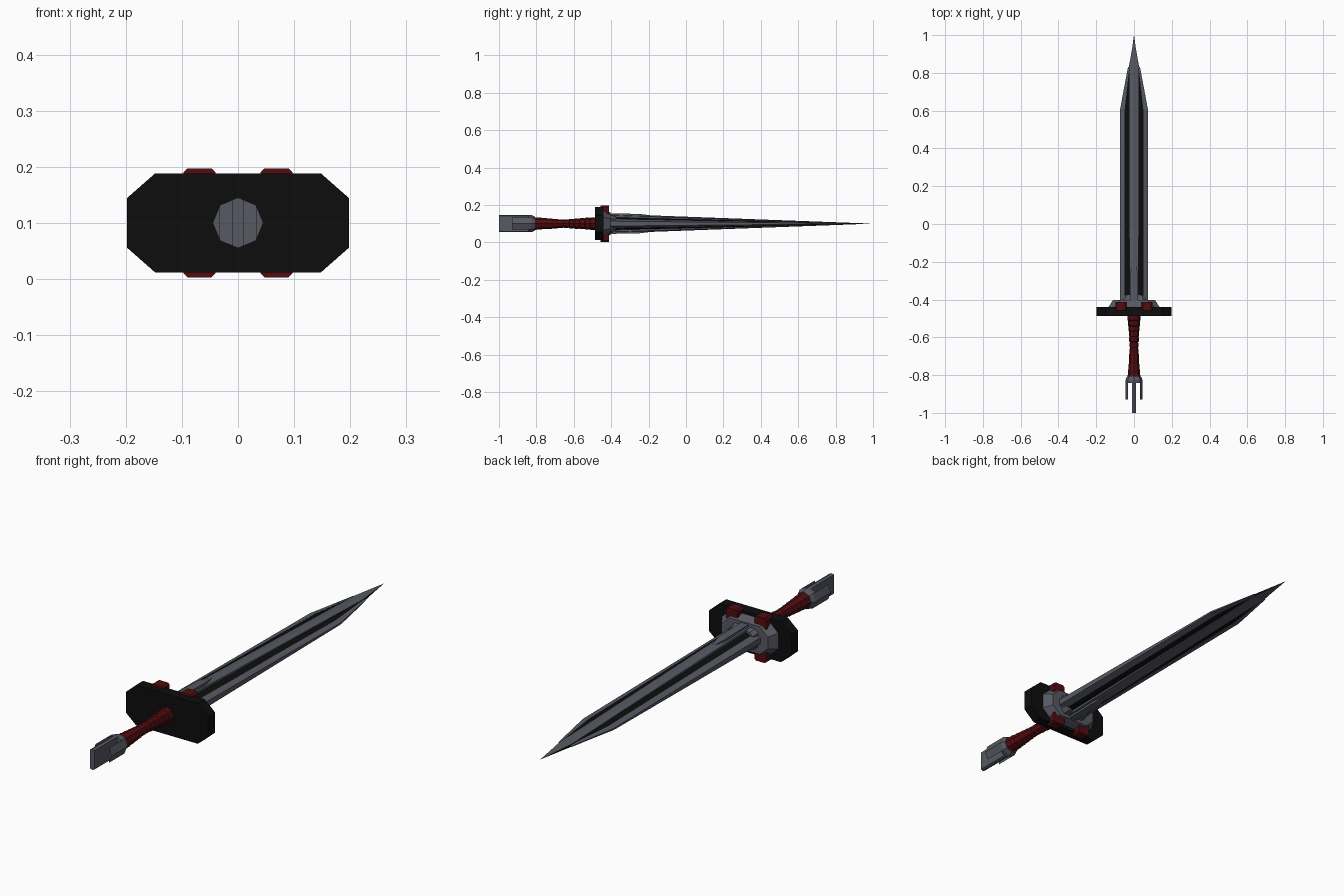
import bpy, math

if "Cube" in bpy.data.objects:
    bpy.data.objects.remove(bpy.data.objects["Cube"])

ZC = 0.1  # height of the sword axis


def material(name, rgb):
    m = bpy.data.materials.new(name)
    m.diffuse_color = (*rgb, 1)
    m.use_nodes = True
    m.node_tree.nodes["Principled BSDF"].inputs["Base Color"].default_value = m.diffuse_color
    return m


STEEL = material("steel_grey", (0.095, 0.1, 0.125))
BLACK = material("black", (0.004, 0.004, 0.004))
RED = material("dark_red", (0.085, 0.004, 0.005))


def loft(name, sections, mat):
    """Skin a list of (y, [(x, z), ...]) cross-sections, z measured from the axis."""
    n = len(sections[0][1])
    verts = [(x, y, z + ZC) for y, pts in sections for x, z in pts]
    faces = [tuple(reversed(range(n))),
             tuple(range(len(verts) - n, len(verts)))]
    for s in range(len(sections) - 1):
        a, b = s * n, (s + 1) * n
        for i in range(n):
            j = (i + 1) % n
            faces.append((a + i, a + j, b + j, b + i))
    me = bpy.data.meshes.new(name)
    me.from_pydata(verts, [], faces)
    me.validate()
    ob = bpy.data.objects.new(name, me)
    bpy.context.collection.objects.link(ob)
    me.materials.append(mat)
    import bmesh
    bm = bmesh.new()
    bm.from_mesh(me)
    bmesh.ops.remove_doubles(bm, verts=bm.verts, dist=1e-5)
    bmesh.ops.recalc_face_normals(bm, faces=bm.faces)
    bm.to_mesh(me)
    bm.free()
    return ob


def rect(x0, x1, h):
    return [(x0, -h), (x1, -h), (x1, h), (x0, h)]


def octagon(r):
    return [(r * math.cos(k * math.pi / 4), r * math.sin(k * math.pi / 4)) for k in range(8)]


def clipped(w, h, cx, cz):
    """Rectangle with cut corners."""
    return [(-w, -h + cz), (-w + cx, -h), (w - cx, -h), (w, -h + cz),
            (w, h - cz), (w - cx, h), (-w + cx, h), (-w, h - cz)]


# Blade: central ridge tapering to the tip
def ridge_h(y):
    return 0.052 * (1 - y) / 1.4


def ridge(y, w):
    h = ridge_h(y)
    return (y, [(-w, -h * .85), (0, -h), (w, -h * .85), (w, h * .85), (0, h), (-w, h * .85)])


loft("blade_ridge", [ridge(-0.42, 0.025), ridge(0.82, 0.025), ridge(0.998, 0.0006)], STEEL)

# Blade: dark fuller between ridge and edges
def fuller(y, w):
    h = ridge_h(y)
    return (y, [(-w, -h * .42), (-w * .5, -h * .65), (w * .5, -h * .65), (w, -h * .42),
                (w, h * .42), (w * .5, h * .65), (-w * .5, h * .65), (-w, h * .42)])


loft("blade_fuller", [fuller(-0.42, 0.052), fuller(0.6, 0.052), fuller(0.83, 0.027),
                      fuller(0.93, 0.01)], BLACK)

# Blade: cutting edges on both sides
for side, s in (("left", -1), ("right", 1)):
    secs = []
    for y, xi, xo in ((-0.42, 0.05, 0.075), (0.6, 0.05, 0.075), (0.83, 0.0245, 0.032)):
        h = ridge_h(y)
        secs.append((y, [(s * xi, -h * .5), (s * xo, -h * .25), (s * xo, h * .25), (s * xi, h * .5)]))
    loft("blade_edge_" + side, secs, STEEL)

# Blade root block
loft("blade_root", [(-0.42, rect(-0.018, 0.018, 0.055)), (-0.25, rect(-0.018, 0.018, 0.052)),
                    (-0.18, rect(-0.004, 0.004, 0.043))], STEEL)

# Guard plate, stepped collar and socket
loft("guard_plate", [(-0.487, clipped(0.198, 0.088, 0.05, 0.044)),
                     (-0.44, clipped(0.198, 0.088, 0.05, 0.044))], BLACK)
loft("guard_collar", [(-0.44, clipped(0.135, 0.075, 0.045, 0.04)),
                      (-0.403, clipped(0.112, 0.06, 0.04, 0.035))], STEEL)
loft("blade_socket", [(-0.405, clipped(0.065, 0.045, 0.015, 0.015)),
                      (-0.375, clipped(0.058, 0.038, 0.015, 0.015))], STEEL)

# Red clamps over the long edges of the guard
for sx in (-1, 1):
    for sz in (-1, 1):
        def clamp(x0, x1, z0, z1, c):
            pts = [(x0, z0), (x1, z0), (x1, z1 - c), (x1 - c, z1), (x0 + c, z1), (x0, z1 - c)]
            return [(sx * x, sz * z) for x, z in pts]
        loft("guard_clamp", [(-0.457, clamp(0.04, 0.097, 0.05, 0.097, 0.007)),
                             (-0.412, clamp(0.04, 0.097, 0.05, 0.097, 0.007))], RED)

# Wrapped grip: waisted octagonal column with ring steps
grip = []
rings = 12
for i in range(rings):
    y0 = -0.825 + 0.34 * i / rings
    y1 = -0.825 + 0.34 * (i + 1) / rings
    t = abs((i + 0.5) / rings * 2 - 1)
    r = 0.022 + 0.013 * t
    grip += [(y0, octagon(r - 0.002)), (y0 + 0.004, octagon(r)),
             (y1 - 0.004, octagon(r)), (y1, octagon(r - 0.002))]
for i in range(len(grip) - 1, 0, -1):
    if abs(grip[i][0] - grip[i - 1][0]) < 1e-6:
        grip.pop(i)
loft("grip", grip, RED)

# Pommel: cap, central fin and two side prongs
loft("pommel_cap", [(-0.843, octagon(0.045)), (-0.825, octagon(0.045)),
                    (-0.808, octagon(0.037))], STEEL)
fin = [(-0.01, -0.041), (0, -0.045), (0.01, -0.041), (0.01, 0.041), (0, 0.045), (-0.01, 0.041)]
loft("pommel_fin", [(-1.0, fin), (-0.83, fin)], STEEL)
for side, s in (("left", -1), ("right", 1)):
    prong = [(s * 0.032, -0.032), (s * 0.045, 0), (s * 0.032, 0.032)]
    loft("pommel_prong_" + side, [(-0.93, prong), (-0.83, prong)], STEEL)
